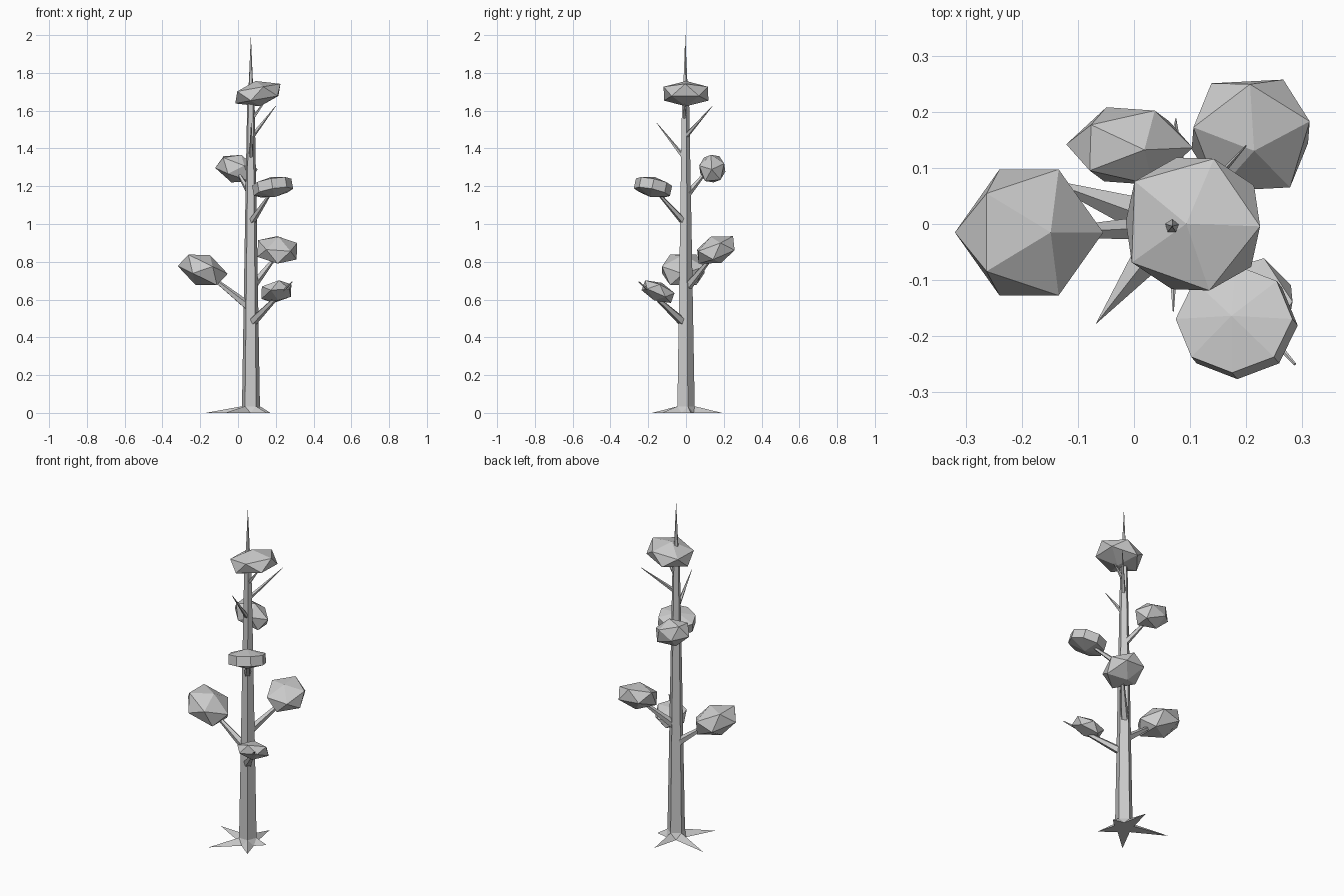
import bpy, bmesh
from math import radians, cos, sin
from mathutils import Vector, Euler

if "Cube" in bpy.data.objects:
    bpy.data.objects.remove(bpy.data.objects["Cube"])

CX, CY = 0.068, -0.004          # trunk axis
START = 16                      # angle of the first trunk corner


def finish(name, bm):
    bmesh.ops.recalc_face_normals(bm, faces=bm.faces)
    me = bpy.data.meshes.new(name)
    bm.to_mesh(me)
    bm.free()
    ob = bpy.data.objects.new(name, me)
    bpy.context.collection.objects.link(ob)
    return ob


def polar(angle, r, z):
    a = radians(angle)
    return (CX + r * cos(a), CY + r * sin(a), z)


# Five-sided tapering trunk with a star of roots
bm = bmesh.new()
profile = [(0.035, 0.05), (1.0, 0.033), (1.63, 0.021), (1.76, 0.011)]
rings = [[bm.verts.new(polar(START + 72 * i, r, z)) for i in range(5)]
         for z, r in profile]
top = bm.verts.new((CX, CY, 2.0))
root_lengths = [0.108, 0.195, 0.255, 0.222, 0.15]
tips = [bm.verts.new(polar(START + 72 * i, d, 0)) for i, d in enumerate(root_lengths)]
valleys = [bm.verts.new(polar(START + 36 + 72 * i, 0.056, 0)) for i in range(5)]
for i in range(5):
    j = (i + 1) % 5
    for a, b in zip(rings, rings[1:]):
        bm.faces.new((a[i], a[j], b[j], b[i]))
    bm.faces.new((rings[-1][i], rings[-1][j], top))
    bm.faces.new((tips[i], valleys[i], rings[0][i]))
    bm.faces.new((valleys[i], tips[j], rings[0][j]))
    bm.faces.new((valleys[i], rings[0][j], rings[0][i]))
bm.faces.new([v for pair in zip(tips, valleys) for v in pair])
finish("trunk_and_roots", bm)


# Branches: pointed five-sided spikes growing out of the trunk
def branch(name, start, end, r):
    start, end = Vector(start), Vector(end)
    d = end - start
    bm = bmesh.new()
    bmesh.ops.create_cone(bm, cap_ends=True, segments=5, radius1=r,
                          radius2=r * 0.1, depth=d.length)
    bmesh.ops.rotate(bm, verts=bm.verts,
                     matrix=d.to_track_quat('Z', 'Y').to_matrix())
    bmesh.ops.translate(bm, verts=bm.verts, vec=(start + end) / 2)
    finish(name, bm)


branch("branch_left", (0.06, -0.005, 0.56), (-0.23, -0.02, 0.79), 0.025)
branch("branch_low_right", (0.075, -0.015, 0.48), (0.287, -0.25, 0.695), 0.025)
branch("branch_back_right", (0.075, 0.01, 0.67), (0.25, 0.19, 0.89), 0.024)
branch("branch_mid_right", (0.07, -0.01, 1.01), (0.21, -0.2, 1.22), 0.02)
branch("branch_back_left", (0.065, 0.01, 1.16), (-0.04, 0.16, 1.34), 0.018)
branch("twig_front", (0.07, -0.01, 1.35), (0.07, -0.155, 1.535), 0.013)
branch("twig_back", (0.075, 0.0, 1.465), (0.2, 0.14, 1.625), 0.013)
branch("twig_right", (0.07, -0.005, 1.55), (0.155, -0.01, 1.665), 0.011)


# Leaf clumps: flattened, tilted faceted balls
def clump(name, loc, size, tilt, banded=False):
    bm = bmesh.new()
    if banded:
        bmesh.ops.create_uvsphere(bm, u_segments=8, v_segments=3, radius=1)
    else:
        bmesh.ops.create_icosphere(bm, subdivisions=1, radius=1)
    rot = Euler([radians(t) for t in tilt]).to_matrix()
    for v in bm.verts:
        v.co = rot @ Vector([c * s for c, s in zip(v.co, size)]) + Vector(loc)
    finish(name, bm)


clump("leaves_top", (0.105, 0, 1.69), (0.142, 0.138, 0.068), (0, -10, -2))
clump("leaves_left", (-0.187, -0.015, 0.757), (0.143, 0.132, 0.088), (0, 26, 0))
clump("leaves_back_right", (0.208, 0.158, 0.863), (0.122, 0.125, 0.075), (22, -3, 20))
clump("leaves_low_right", (0.203, -0.148, 0.642), (0.096, 0.1, 0.052), (-24, -12, 0))
clump("leaves_mid_right", (0.183, -0.175, 1.195), (0.122, 0.113, 0.055), (-12, -10, 0), True)
clump("leaves_back_left", (-0.008, 0.139, 1.293), (0.12, 0.078, 0.078), (5, 20, 0))
